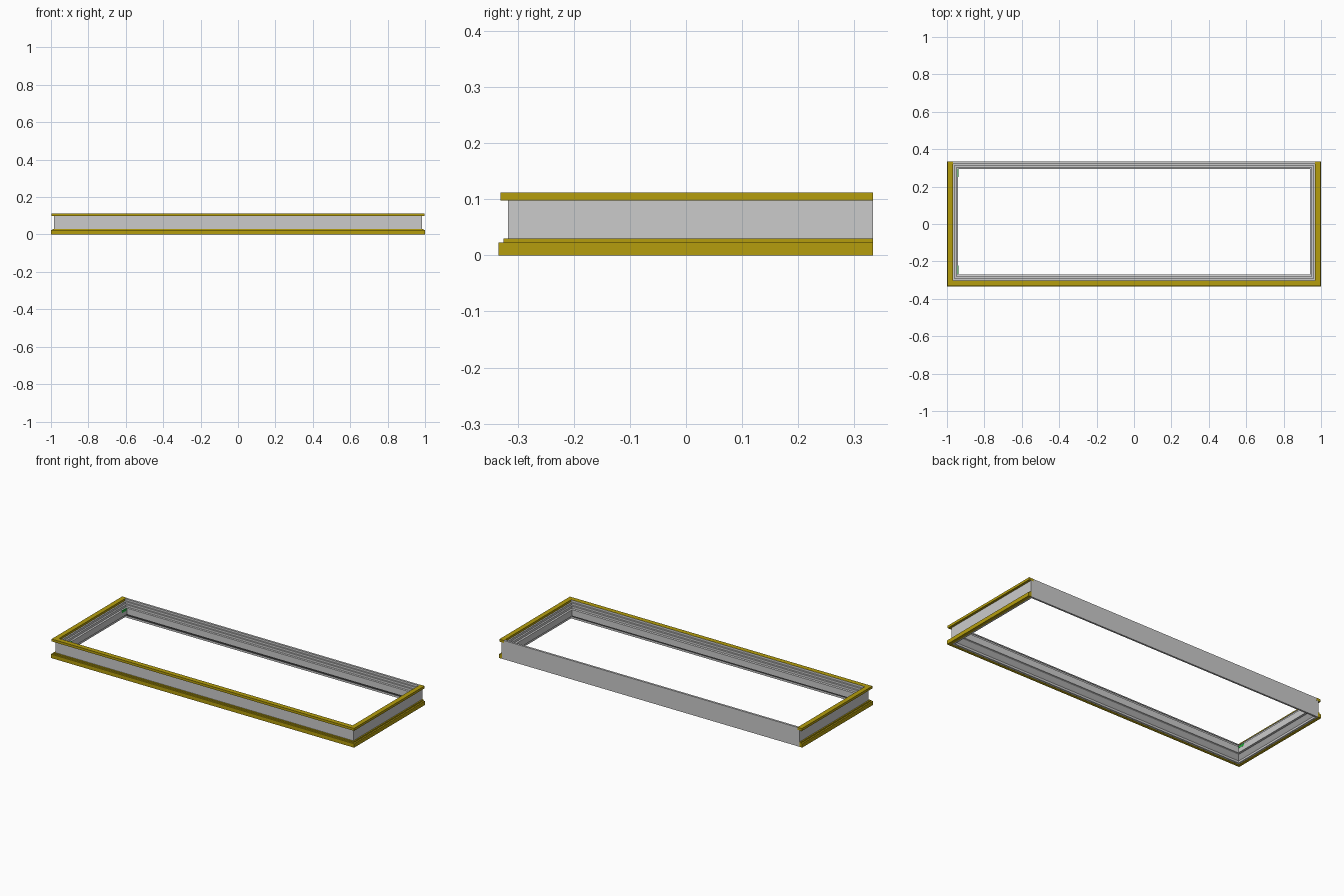
import bpy, bmesh

if "Cube" in bpy.data.objects:
    bpy.data.objects.remove(bpy.data.objects["Cube"])

def mat(name, col):
    m = bpy.data.materials.new(name)
    m.diffuse_color = col
    m.use_nodes = True
    m.node_tree.nodes["Principled BSDF"].inputs["Base Color"].default_value = m.diffuse_color
    return m

yellow = mat("yellow_paint", (0.46, 0.34, 0.004, 1))
green = mat("green_paint", (0.02, 0.45, 0.05, 1))

def loft(name, sections, closed, material=None):
    """Skin closed cross-sections along a path, optionally joining the ends."""
    bm = bmesh.new()
    rings = [[bm.verts.new(p) for p in s] for s in sections]
    n, k = len(rings), len(rings[0])
    for i in range(n if closed else n - 1):
        a, b = rings[i], rings[(i + 1) % n]
        for j in range(k):
            bm.faces.new((a[j], a[(j + 1) % k], b[(j + 1) % k], b[j]))
    if not closed:
        bm.faces.new(rings[0])
        bm.faces.new(rings[-1])
    bmesh.ops.recalc_face_normals(bm, faces=bm.faces)
    me = bpy.data.meshes.new(name)
    bm.to_mesh(me)
    bm.free()
    ob = bpy.data.objects.new(name, me)
    bpy.context.collection.objects.link(ob)
    if material:
        me.materials.append(material)
    return ob

# Wall faces of the frame
WX, WF, WB = 0.983, -0.317, 0.333

# Mitred grey frame; profile is (fraction of inward depth, height)
profile = [(0, 0), (0, 0.112), (0.33, 0.112), (0.33, 0.100), (0.55, 0.100),
           (0.55, 0.088), (0.78, 0.088), (0.78, 0.075), (1, 0.073),
           (1, 0.035), (0.75, 0.033), (0.42, 0.018), (0.28, 0.012), (0.28, 0)]

def corner(sx, back):
    y0, dy = (WB, -0.038) if back else (WF, 0.047)
    return [(sx * (WX - d * 0.043), y0 + d * dy, z) for d, z in profile]

loft("moulded_frame", [corner(-1, True), corner(-1, False),
                       corner(1, False), corner(1, True)], True)

# Yellow trims run round the left, front and right only
def trim(name, prof):
    def sec(sx, back):
        return [(sx * (WX + o), WB + 0.0004 if back else WF - o, z) for o, z in prof]
    loft(name, [sec(-1, True), sec(-1, False), sec(1, False), sec(1, True)], False, yellow)

trim("base_trim", [(-0.002, -0.0002), (0.017, -0.0002), (0.017, 0.023),
                   (0.008, 0.023), (0.008, 0.030), (-0.002, 0.030)])
trim("top_trim", [(-0.0148, 0.098), (0.014, 0.098), (0.014, 0.1125), (-0.0148, 0.1125)])

# Small green markers on the left inner lip
for tag, y0, y1 in (("front", -0.268, -0.222), ("back", 0.25, 0.293)):
    sq = [(-0.943, 0.060), (-0.939, 0.060), (-0.939, 0.0745), (-0.943, 0.0745)]
    loft(tag + "_marker", [[(x, y, z) for x, z in sq] for y in (y0, y1)], False, green)
